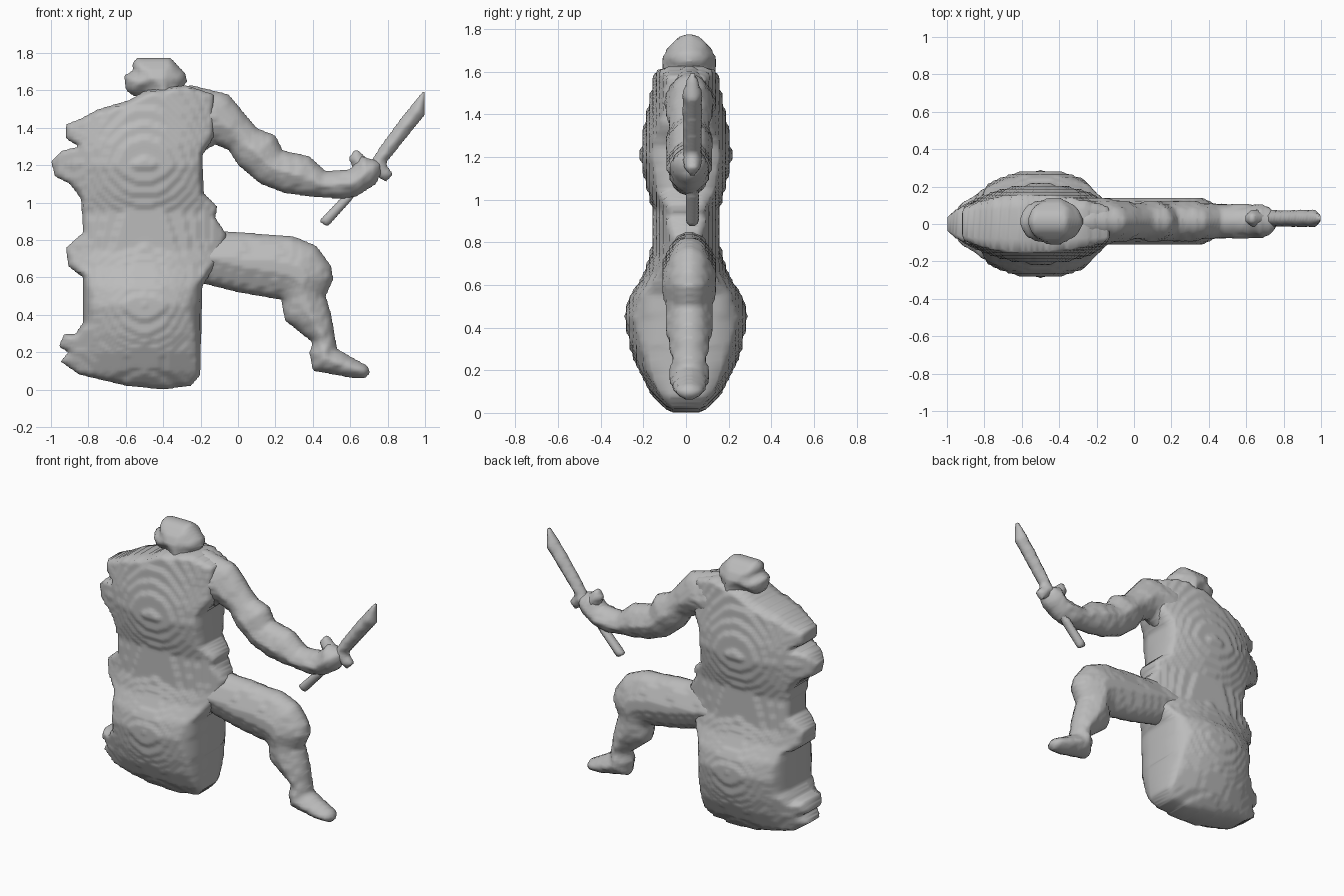
import bpy
import bmesh
import math
from mathutils import Vector
from mathutils.geometry import intersect_point_line

CELL = 1 / 64  # size of a grid cell and of one terrace step

old = bpy.data.objects.get("Cube")
if old:
    bpy.data.objects.remove(old, do_unlink=True)

# one stone grey for the whole figure
stone = bpy.data.materials.new("stone_grey")
stone.use_nodes = True
grey = (0.5, 0.5, 0.5, 1)
stone.diffuse_color = grey
stone.node_tree.nodes["Principled BSDF"].inputs["Base Color"].default_value = grey


def nearest(point, outline):
    """Closest point on the outline and its distance."""
    best, best_distance = point, math.inf
    for start, end in zip(outline, outline[1:] + outline[:1]):
        hit, t = intersect_point_line(point, start, end)
        hit = start.lerp(end, min(max(t, 0), 1))
        distance = (hit - point).length
        if distance < best_distance:
            best, best_distance = hit, distance
    return best, best_distance


def inside(point, outline):
    """Even-odd test of a point against the outline."""
    result = False
    for a, b in zip(outline, outline[1:] + outline[:1]):
        if (a.y > point.y) != (b.y > point.y):
            if point.x < a.x + (point.y - a.y) * (b.x - a.x) / (b.y - a.y):
                result = not result
    return result


def inflate(name, points, half_depth, centre_y=0.0):
    """Fill an x-z outline with cells and swell it to terraced front and back sheets."""
    outline = [Vector((x, z)) for x, z in points]
    columns = [math.floor(f(p.x for p in outline) / CELL) for f in (min, max)]
    rows = [math.floor(f(p.y for p in outline) / CELL) for f in (min, max)]
    cells = {(i, j)
             for i in range(columns[0], columns[1] + 1)
             for j in range(rows[0], rows[1] + 1)
             if inside(Vector(((i + .5) * CELL, (j + .5) * CELL)), outline)}
    bm = bmesh.new()
    pairs = {}

    def pair(i, j):
        if (i, j) not in pairs:
            spot = Vector((i * CELL, j * CELL))
            rim, distance = nearest(spot, outline)
            around = [(i, j), (i - 1, j), (i, j - 1), (i - 1, j - 1)]
            if not all(cell in cells for cell in around):
                spot, distance = rim, 0
            depth = half_depth(spot.x, spot.y, distance)
            depth = max(1, round(depth / CELL)) * CELL
            pairs[i, j] = [bm.verts.new((spot.x, centre_y + side * depth, spot.y))
                           for side in (-1, 1)]
        return pairs[i, j]

    for i, j in sorted(cells):
        ring = [pair(i, j), pair(i + 1, j), pair(i + 1, j + 1), pair(i, j + 1)]
        bm.faces.new([p[0] for p in ring])
        bm.faces.new([p[1] for p in reversed(ring)])
        # rim wall wherever the neighbouring cell is empty
        neighbours = [(i, j - 1), (i + 1, j), (i, j + 1), (i - 1, j)]
        for k, cell in enumerate(neighbours):
            if cell not in cells:
                a, b = ring[k], ring[(k + 1) % len(ring)]
                bm.faces.new((b[0], a[0], a[1], b[1]))
    for face in bm.faces:
        face.smooth = True
    mesh = bpy.data.meshes.new(name)
    bm.to_mesh(mesh)
    bm.free()
    mesh.materials.append(stone)
    obj = bpy.data.objects.new(name, mesh)
    bpy.context.collection.objects.link(obj)
    # soften the terrace steps and the rim
    soften = obj.modifiers.new("soften", 'SMOOTH')
    soften.factor = .5
    soften.iterations = 2


# greatest half depth of the body at each height
BODY_DEPTH = [(0, .08), (.1, .17), (.2, .225), (.3, .26), (.45, .29), (.55, .265),
              (.65, .2), (.75, .165), (.95, .155), (1.05, .185), (1.2, .215),
              (1.3, .205), (1.45, .175), (1.65, .14)]


def body_depth(x, z, distance):
    depth = BODY_DEPTH[-1][1]
    for (low, a), (high, b) in zip(BODY_DEPTH, BODY_DEPTH[1:]):
        if low <= z <= high:
            depth = a + (b - a) * (z - low) / (high - low)
    return min(depth * (1 - ((x + .5) / .56) ** 2), .09 + .55 * math.sqrt(distance))


def round_depth(swell, limit):
    return lambda x, z, distance: min(.015 + swell * math.sqrt(distance), limit)


# torso, hips and the bulky kneeling leg
inflate("torso", [
    (-.95, .15), (-.85, .08), (-.6, .02), (-.4, 0), (-.25, .02), (-.2, .08),
    (-.19, .55), (-.1, .7), (-.06, .83), (-.12, .92), (-.11, .98), (-.18, 1.05),
    (-.19, 1.25), (-.13, 1.35), (-.13, 1.58), (-.28, 1.63), (-.5, 1.6),
    (-.58, 1.55), (-.75, 1.5), (-.84, 1.45), (-.92, 1.42), (-.92, 1.34),
    (-.85, 1.3), (-.94, 1.28), (-1, 1.22), (-.98, 1.14), (-.9, 1.1),
    (-.84, 1.02), (-.83, .84), (-.92, .76), (-.91, .66), (-.83, .6),
    (-.83, .36), (-.87, .3), (-.93, .3), (-.96, .23), (-.91, .2),
], body_depth)

# head
inflate("head", [
    (-.25, 1.42), (-.3, 1.61), (-.27, 1.65), (-.28, 1.69), (-.36, 1.775),
    (-.54, 1.775), (-.57, 1.74), (-.56, 1.71), (-.61, 1.68), (-.6, 1.6),
    (-.56, 1.57), (-.5, 1.57), (-.58, 1.42),
], round_depth(.34, .14), .015)

# outstretched arm and hand
inflate("left_arm", [
    (-.4, 1.6), (-.25, 1.63), (-.05, 1.58), (.1, 1.4), (.2, 1.36), (.24, 1.28),
    (.38, 1.25), (.47, 1.17), (.6, 1.18), (.66, 1.25), (.76, 1.22), (.77, 1.17),
    (.74, 1.1), (.63, 1.03), (.55, 1.02), (.4, 1.03), (.25, 1.05), (.12, 1.1),
    (0, 1.2), (-.05, 1.28), (-.12, 1.31), (-.19, 1.27), (-.4, 1.25),
], round_depth(.28, .125), .015)

# bent leg and foot
inflate("left_leg", [
    (-.5, .9), (-.1, .85), (.05, .84), (.3, .82), (.42, .77), (.5, .66),
    (.51, .59), (.47, .5), (.5, .4), (.53, .22), (.6, .18), (.69, .13),
    (.71, .09), (.68, .06), (.62, .06), (.4, .1), (.38, .2), (.4, .25),
    (.25, .37), (.23, .48), (0, .52), (-.2, .57), (-.5, .5),
], round_depth(.29, .13), .015)

# sword with guard and grip
inflate("sword", [
    (1, 1.61), (1, 1.47), (.79, 1.21), (.83, 1.15), (.79, 1.11), (.73, 1.15),
    (.48, .87), (.43, .9), (.64, 1.12), (.59, 1.24), (.63, 1.29), (.71, 1.22),
    (.76, 1.3), (.87, 1.45),
], round_depth(.14, .05), .03)
